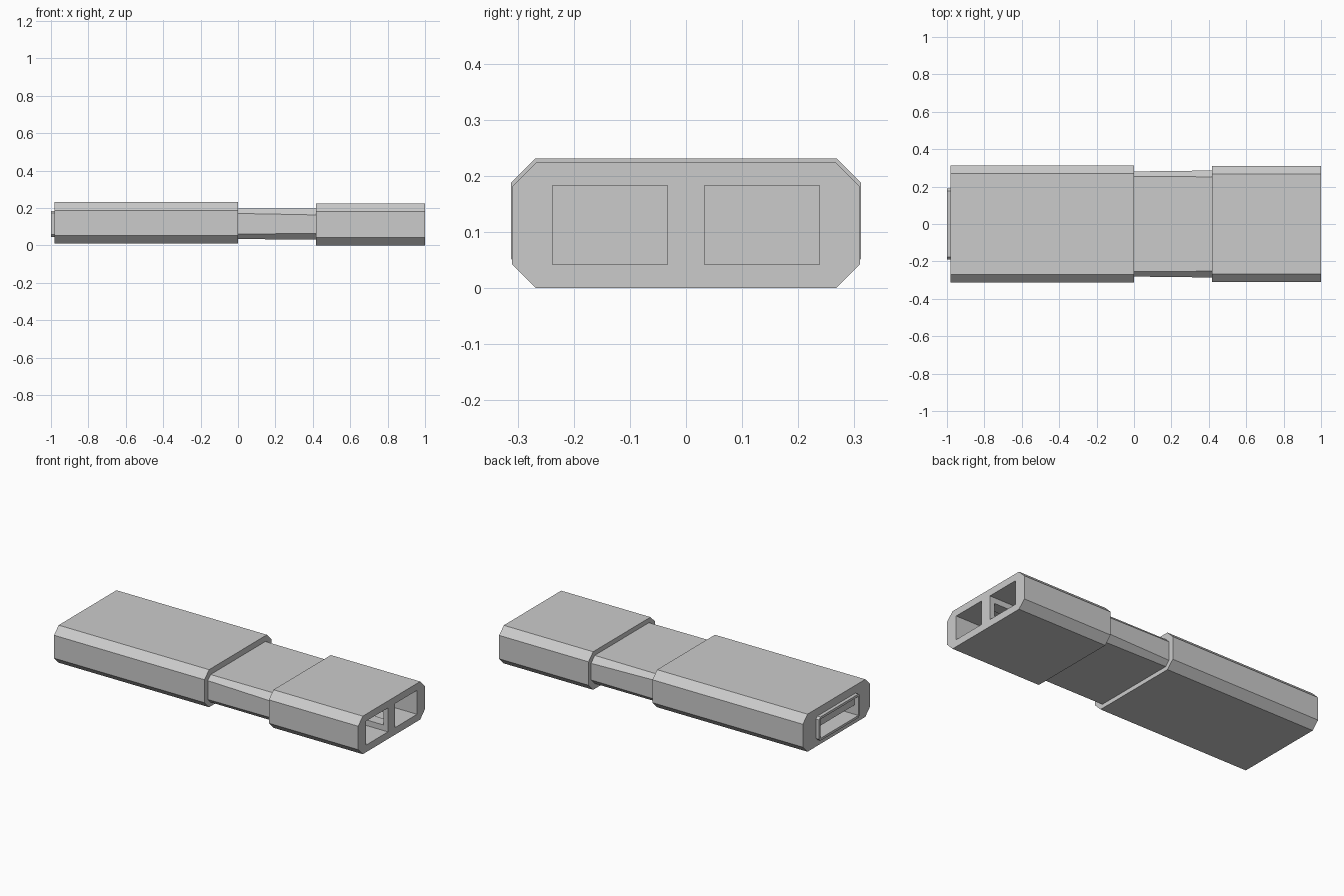
import bpy

if "Cube" in bpy.data.objects:
    bpy.data.objects.remove(bpy.data.objects["Cube"])


def add_mesh(name, verts, faces):
    mesh = bpy.data.meshes.new(name)
    mesh.from_pydata(verts, [], faces)
    obj = bpy.data.objects.new(name, mesh)
    bpy.context.collection.objects.link(obj)
    return obj


def octagon_prism(name, sections):
    """Loft chamfered rectangles; section = (x, half_width, z_low, z_high, chamfer)."""
    verts, faces = [], []
    for x, w, lo, hi, c in sections:
        verts += [(x, y, z) for y, z in (
            (w - c, lo), (w, lo + c), (w, hi - c), (w - c, hi),
            (c - w, hi), (-w, hi - c), (-w, lo + c), (c - w, lo))]
    for s in range(len(sections) - 1):
        for i in range(8):
            j = (i + 1) % 8
            a = s * 8
            faces.append((a + i, a + 8 + i, a + 8 + j, a + j))
    last = (len(sections) - 1) * 8
    faces.append(tuple(range(8)))
    faces.append(tuple(range(last + 7, last - 1, -1)))
    obj = add_mesh(name, verts, [f[::-1] for f in faces])
    return obj


def box(name, x, y, z):
    verts = [(a, b, c) for a in x for b in y for c in z]
    faces = [(0, 1, 3, 2), (4, 6, 7, 5), (0, 4, 5, 1),
             (2, 3, 7, 6), (0, 2, 6, 4), (1, 5, 7, 3)]
    return add_mesh(name, verts, faces)


def cut(obj, x, y, z):
    """Cut a box-shaped hole and bake the result."""
    cutter = box("cutter", x, y, z)
    cutter.hide_render = True
    mod = obj.modifiers.new("hole", 'BOOLEAN')
    mod.operation = 'DIFFERENCE'
    mod.solver = 'EXACT'
    mod.object = cutter
    bpy.context.view_layer.objects.active = obj
    bpy.ops.object.modifier_apply(modifier=mod.name)
    bpy.data.objects.remove(cutter)


# Long housing with the port pocket
housing = octagon_prism("long_housing", [(-0.98, 0.312, 0.01, 0.231, 0.043),
                                         (0.0, 0.312, 0.01, 0.231, 0.043)])
lip = octagon_prism("port_lip", [(-1.0, 0.19, 0.045, 0.185, 0.013),
                                 (-0.98, 0.19, 0.045, 0.185, 0.013)])
for part in (housing, lip):
    cut(part, (-1.1, -0.5), (-0.176, 0.176), (0.059, 0.171))

# Contact tongue in the upper half of the port
box("port_tongue", (-0.98, -0.5), (-0.17, 0.17), (0.118, 0.165))

# Narrow tapered neck
octagon_prism("neck", [(0.0, 0.281, 0.034, 0.197, 0.026),
                       (0.42, 0.286, 0.031, 0.197, 0.034)])

# Short connector block with twin sockets and a window through the divider
block = octagon_prism("connector_block", [(0.418, 0.31, 0.0, 0.224, 0.043),
                                          (1.0, 0.31, 0.0, 0.224, 0.043)])
for side in (-1, 1):
    cut(block, (0.46, 1.1), sorted((side * 0.033, side * 0.238)), (0.042, 0.183))
cut(block, (0.6, 0.97), (-0.05, 0.05), (0.075, 0.15))
